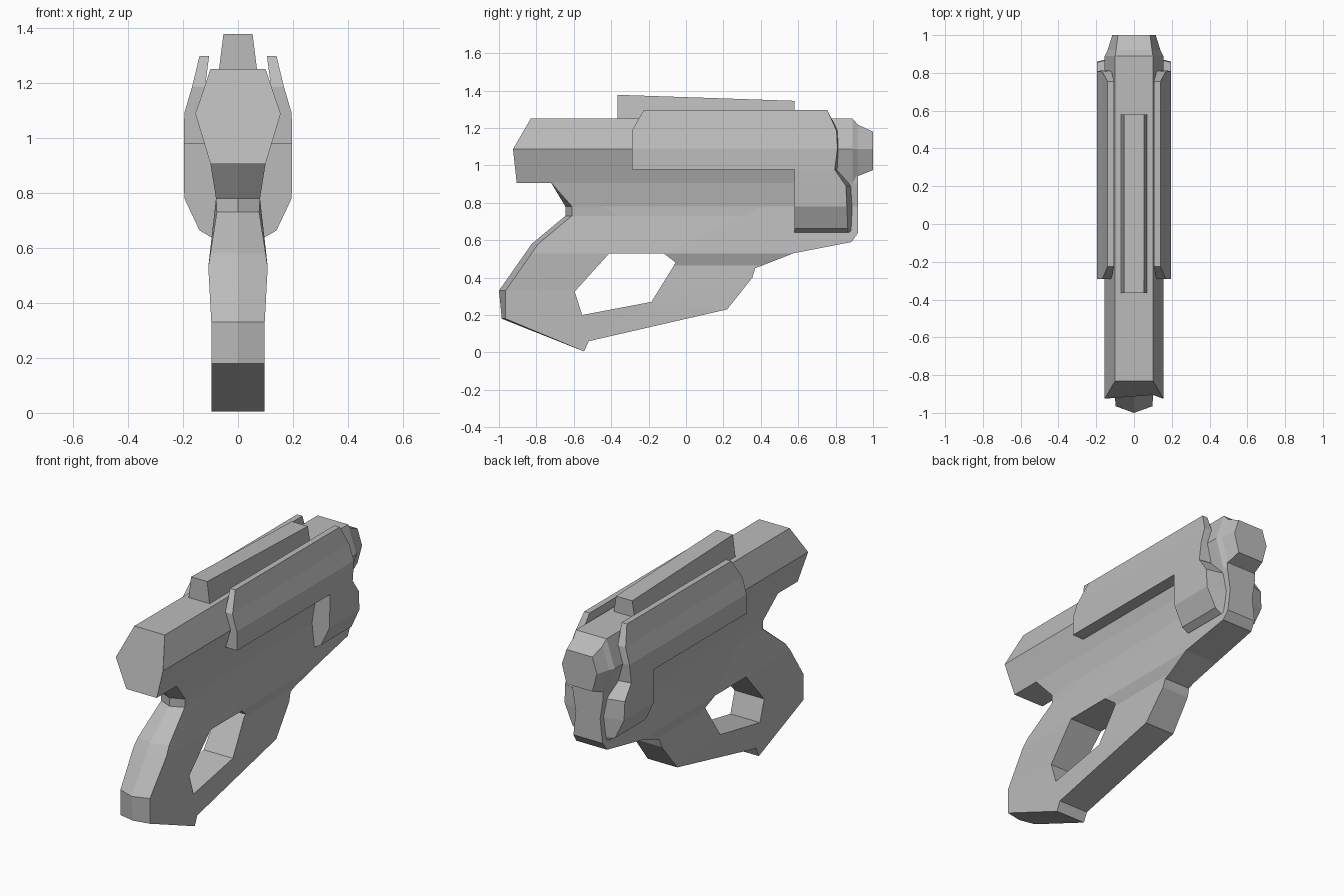
import bpy, bmesh
from mathutils import Vector

cube = bpy.data.objects.get("Cube")
if cube:
    bpy.data.objects.remove(cube)

grey = bpy.data.materials.new("matte_grey")
grey.use_nodes = True
COLOUR = (0.5, 0.5, 0.5, 1)
grey.diffuse_color = COLOUR
grey.node_tree.nodes["Principled BSDF"].inputs["Base Color"].default_value = COLOUR


def finish(bm, name, mirror=False):
    bmesh.ops.recalc_face_normals(bm, faces=bm.faces)
    mesh = bpy.data.meshes.new(name)
    bm.to_mesh(mesh)
    bm.free()
    mesh.materials.append(grey)
    obj = bpy.data.objects.new(name, mesh)
    bpy.context.collection.objects.link(obj)
    if mirror:
        obj.modifiers.new("mirror", "MIRROR")
    return obj


def loft(name, rings, mirror=False):
    """Skin a list of equal-length point rings and cap both ends."""
    bm = bmesh.new()
    rows = [[bm.verts.new(p) for p in ring] for ring in rings]
    n = len(rows[0])
    for a, b in zip(rows, rows[1:]):
        for i in range(n):
            j = (i + 1) % n
            bm.faces.new((a[i], a[j], b[j], b[i]))
    bm.faces.new(rows[0])
    bm.faces.new(rows[-1])
    return finish(bm, name, mirror)


def hexagon(top, mid, low):
    """Ring from three (half width, y, z) levels."""
    levels = (top, mid, low)
    return ([(-x, y, z) for x, y, z in levels]
            + [(x, y, z) for x, y, z in reversed(levels)])


# Upper body with slanted rear cap and tapered muzzle
loft("upper_body", [
    hexagon((.10, -.83, 1.25), (.155, -.925, 1.087), (.10, -.905, .905)),
    hexagon((.10, .89, 1.25), (.155, .89, 1.087), (.10, .89, .905)),
    hexagon((.095, .92, 1.217), (.14, .92, 1.087), (.095, .92, .943)),
    hexagon((.085, 1.0, 1.18), (.115, 1.0, 1.087), (.085, 1.0, .975)),
])

# Top rail, lower toward the muzzle
loft("top_rail", [
    [(-.07, y, 1.24), (-.053, y, z), (.053, y, z), (.07, y, 1.24)]
    for y, z in ((-.365, 1.377), (.58, 1.345))
])

# Side shells: z, rear y, outer front y, inner front y, outer x, inner x
SHELL = [
    (1.297, -.225, .755, .755, .14, .105),
    (1.185, -.29, .805, .81, .167, .12),
    (1.09, -.29, .81, .815, .195, .14),
    (.977, -.29, .795, .81, .197, .11),
    (.977, .58, .795, .81, .197, .08),
    (.89, .58, .855, .885, .197, .08),
    (.78, .58, .86, .89, .195, .07),
    (.663, .58, .865, .89, .14, .07),
    (.64, .58, .865, .89, .10, .07),
]
loft("side_shell", [
    [(xi, y0, z), (xo, y0, z), (xo, yo, z), (xi, yi, z)]
    for z, y0, yo, yi, xo, xi in SHELL
], mirror=True)

# Lower frame: one profile for receiver, grip and guard, with a finger opening
OUTLINE = [(-.72, 1.0), (-.72, .905), (-.61, .78), (-.61, .73), (-.79, .58),
           (-.965, .33), (-.965, .18), (-.545, .005), (-.52, .06), (.22, .23),
           (.355, .40), (.37, .45), (.575, .53), (.885, .59), (.92, .64),
           (.92, .94), (.88, 1.0)]
OPENING = [(-.41, .53), (-.12, .53), (-.055, .48), (-.185, .27),
           (-.555, .20), (-.595, .325)]
GRIP_WIDTH = [(0, .097), (.33, .097), (.53, .108), (.73, .077),
              (.78, .08), (.905, .10), (1.0, .10)]
GUARD_WIDTH = [(0, .097), (.25, .097), (.465, .085), (.53, .108),
               (.78, .08), (.905, .10), (1.0, .10)]


def half_width(y, z):
    table = GUARD_WIDTH if y > -.2 else GRIP_WIDTH
    for (z0, w0), (z1, w1) in zip(table, table[1:]):
        if z <= z1:
            return w0 + (w1 - w0) * (z - z0) / (z1 - z0)
    return table[-1][1]


bm = bmesh.new()
edges = []
for loop in (OUTLINE, OPENING):
    vs = [bm.verts.new((0, y, z)) for y, z in loop]
    edges += [bm.edges.new((a, b)) for a, b in zip(vs, vs[1:] + vs[:1])]
bmesh.ops.triangle_fill(bm, edges=edges, use_beauty=True, normal=Vector((1, 0, 0)))
for z in (.33, .465, .53, .73, .78, .905):
    bmesh.ops.bisect_plane(bm, geom=bm.verts[:] + bm.edges[:] + bm.faces[:],
                           plane_co=(0, 0, z), plane_no=(0, 0, 1))
result = bmesh.ops.extrude_face_region(bm, geom=bm.faces[:])
for v in [g for g in result["geom"] if isinstance(g, bmesh.types.BMVert)]:
    v.co.x = half_width(v.co.y, v.co.z)
# Keep only the outer half, then pull the centre line back into a ridge
bmesh.ops.delete(bm, geom=[f for f in bm.faces if all(v.co.x < .001 for v in f.verts)],
                 context="FACES")
for v in bm.verts:
    y, z = v.co.y, v.co.z
    on_back = z > .17 and (y < -.78 or (y < -.6 and z > .55))
    if v.co.x < .001 and on_back and z < .9:
        v.co.y -= .035 if z > .2 else .02
finish(bm, "grip_frame", mirror=True)
